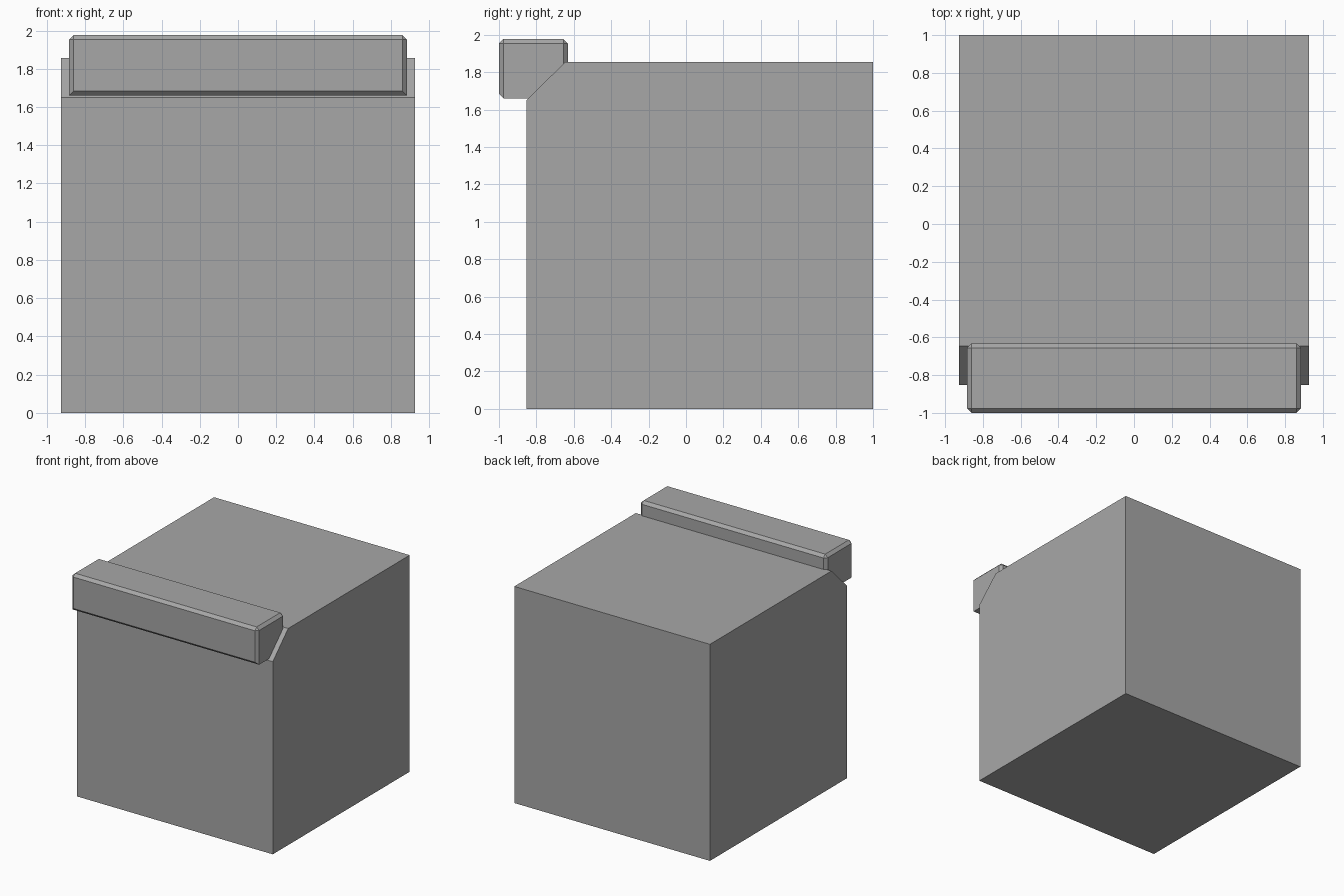
import bpy
import bmesh

if "Cube" in bpy.data.objects:
    bpy.data.objects.remove(bpy.data.objects["Cube"])

grey = bpy.data.materials.new("dark_grey")
grey.diffuse_color = (0.387, 0.387, 0.387, 1)
grey.use_nodes = True
grey.node_tree.nodes["Principled BSDF"].inputs["Base Color"].default_value = grey.diffuse_color


def extrude_profile(name, profile, half_width, chamfer=0):
    """Sweep a closed (y, z) profile along x, optionally chamfering its edges."""
    bm = bmesh.new()
    face = bm.faces.new([bm.verts.new((-half_width, y, z)) for y, z in profile])
    swept = bmesh.ops.extrude_face_region(bm, geom=[face])["geom"]
    verts = [g for g in swept if isinstance(g, bmesh.types.BMVert)]
    bmesh.ops.translate(bm, verts=verts, vec=(2 * half_width, 0, 0))
    bmesh.ops.recalc_face_normals(bm, faces=bm.faces)
    if chamfer:
        # The lower edges of the two ends stay sharp
        low = min(z for _, z in profile) + 0.001
        edges = [e for e in bm.edges
                 if any(v.co.z > low for v in e.verts)
                 or abs(e.verts[0].co.x - e.verts[1].co.x) > 0.001]
        bmesh.ops.bevel(bm, geom=edges, offset=chamfer, offset_type="OFFSET",
                        segments=1, profile=0.5, affect="EDGES")
    mesh = bpy.data.meshes.new(name)
    bm.to_mesh(mesh)
    bm.free()
    mesh.materials.append(grey)
    obj = bpy.data.objects.new(name, mesh)
    bpy.context.collection.objects.link(obj)
    return obj


# Main block with its top front edge cut at 45 degrees
extrude_profile("main_block", [(-0.853, 0), (1, 0), (1, 1.855),
                               (-0.645, 1.855), (-0.853, 1.65)], 0.927)

# Chamfered edge bar sitting over the cut
extrude_profile("edge_bar", [(-1, 1.66), (-0.632, 1.66),
                             (-0.632, 1.977), (-1, 1.977)], 0.884, 0.024)
